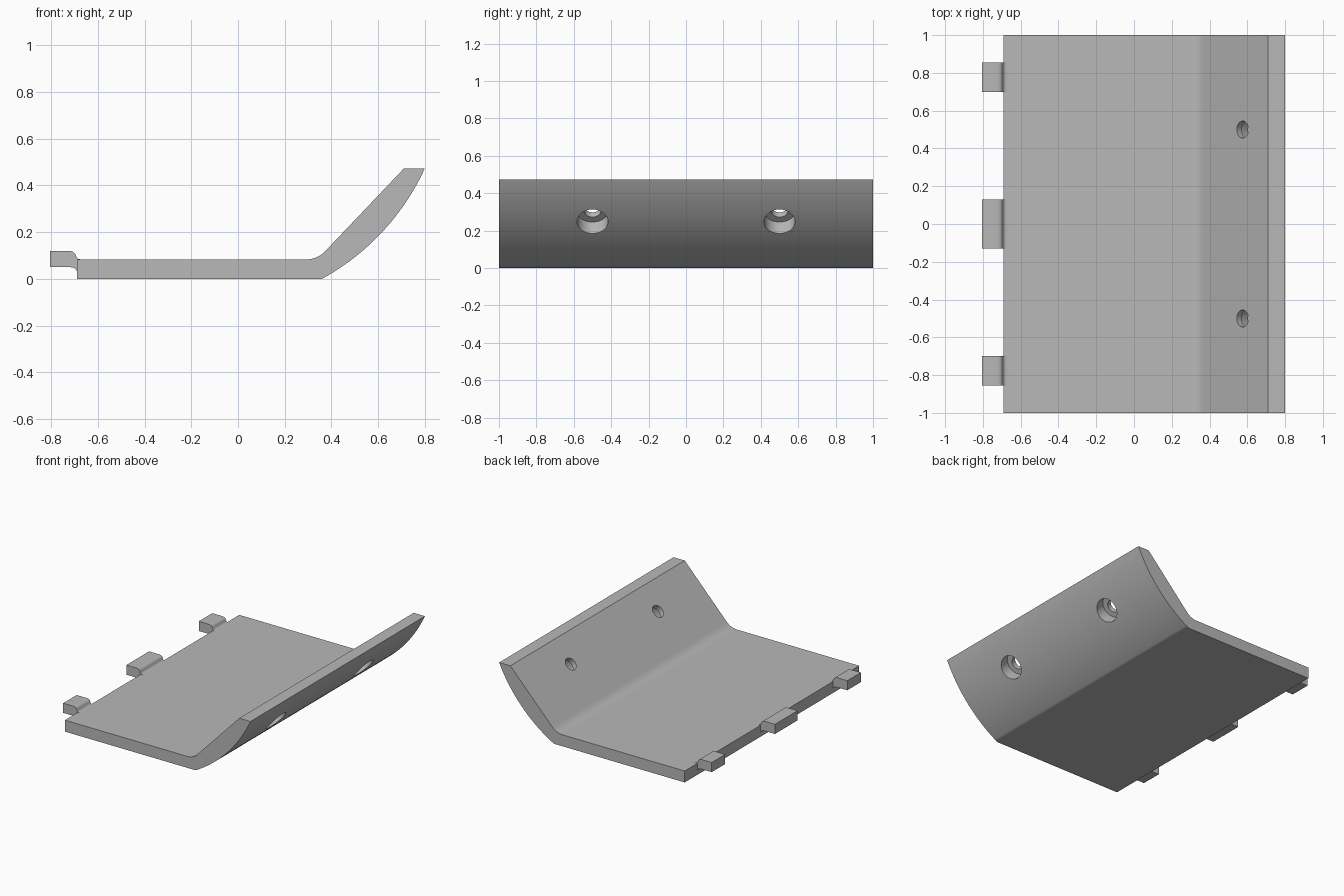
import bpy, bmesh, math
from mathutils import Vector, Matrix

cube = bpy.data.objects.get("Cube")
if cube:
    bpy.data.objects.remove(cube, do_unlink=True)

GREY = (0.48, 0.48, 0.48, 1.0)
grey = bpy.data.materials.new("plain_grey")
grey.use_nodes = True
grey.diffuse_color = GREY
grey.node_tree.nodes["Principled BSDF"].inputs["Base Color"].default_value = GREY


def bezier(a, corner, b, steps):
    """Rounded corner between two points."""
    a, c, b = Vector(a), Vector(corner), Vector(b)
    ts = [i / steps for i in range(steps + 1)]
    return [tuple(a * (1 - t) ** 2 + c * 2 * t * (1 - t) + b * t * t) for t in ts]


def arc(a, b, sagitta, steps):
    """Circular arc bulging to the right of the chord a-b."""
    a, b = Vector(a), Vector(b)
    chord = b - a
    half = chord.length / 2
    radius = (half ** 2 + sagitta ** 2) / (2 * sagitta)
    out = Vector((chord.y, -chord.x)).normalized()
    centre = (a + b) / 2 - out * (radius - sagitta)
    spread = math.asin(half / radius)
    mid = math.atan2(out.y, out.x)
    angles = [mid + spread * (2 * i / steps - 1) for i in range(steps + 1)]
    return [(centre.x + radius * math.cos(t), centre.y + radius * math.sin(t)) for t in angles]


def extrude_profile(name, profile, y0, y1):
    """Extrude an x-z outline from y0 to y1."""
    bm = bmesh.new()
    face = bm.faces.new([bm.verts.new((x, y0, z)) for x, z in profile])
    grown = bmesh.ops.extrude_face_region(bm, geom=[face])["geom"]
    moved = [g for g in grown if isinstance(g, bmesh.types.BMVert)]
    bmesh.ops.translate(bm, verts=moved, vec=(0, y1 - y0, 0))
    bmesh.ops.recalc_face_normals(bm, faces=bm.faces)
    return make_object(name, bm)


def make_object(name, bm):
    mesh = bpy.data.meshes.new(name)
    bm.to_mesh(mesh)
    bm.free()
    mesh.materials.append(grey)
    obj = bpy.data.objects.new(name, mesh)
    bpy.context.collection.objects.link(obj)
    return obj


def activate(obj):
    bpy.ops.object.select_all(action='DESELECT')
    obj.select_set(True)
    bpy.context.view_layer.objects.active = obj


def drill(target, start, direction, radius, depth):
    """Cut a round hole from start along direction."""
    bm = bmesh.new()
    bmesh.ops.create_cone(bm, cap_ends=True, segments=40, radius1=radius, radius2=radius, depth=depth)
    turn = direction.to_track_quat('Z', 'Y').to_matrix().to_4x4()
    bm.transform(Matrix.Translation(start + direction * depth / 2) @ turn)
    cutter = make_object("drill_cutter", bm)
    cutter.hide_render = True
    mod = target.modifiers.new("hole", 'BOOLEAN')
    mod.operation, mod.solver, mod.object = 'DIFFERENCE', 'EXACT', cutter
    activate(target)
    bpy.ops.object.modifier_apply(modifier=mod.name)
    bpy.data.objects.remove(cutter, do_unlink=True)


def smooth(obj):
    activate(obj)
    bpy.ops.object.shade_smooth_by_angle(angle=math.radians(35))
    obj.modifiers.new("flat_normals", 'WEIGHTED_NORMAL').keep_sharp = True


# Base plate with the sloping, round-backed wall
outline = [(-0.69, 0)]
outline += arc((0.36, 0.0), (0.80, 0.472), 0.052, 24)
outline += [(0.71, 0.472)]
outline += bezier((0.375, 0.12), (0.341, 0.083), (0.29, 0.083), 8)
outline += [(-0.69, 0.083)]
plate = extrude_profile("plate_with_wall", outline, -1, 1)

# Counterbored screw holes square to the slope
axis = Vector((1, 0, -1)).normalized()
for y in (-0.5, 0.5):
    inner = Vector((0.575, y, 0.33))
    drill(plate, inner - axis * 0.2, axis, 0.045, 0.6)
    drill(plate, inner + axis * 0.037, axis, 0.083, 0.4)
smooth(plate)

# Hinge tabs along the left edge
tab = [(-0.805, 0.05)]
tab += bezier((-0.72, 0.05), (-0.69, 0.05), (-0.688, 0.02), 6)
tab += [(-0.66, 0.02), (-0.66, 0.082)]
tab += bezier((-0.675, 0.0835), (-0.69, 0.0835), (-0.695, 0.1), 4)
tab += bezier((-0.695, 0.1), (-0.7, 0.12), (-0.725, 0.12), 4)[1:]
tab += [(-0.805, 0.12)]
for name, y0, y1 in (("front_tab", -0.855, -0.70), ("middle_tab", -0.13, 0.13), ("back_tab", 0.70, 0.855)):
    smooth(extrude_profile(name, tab, y0, y1))
